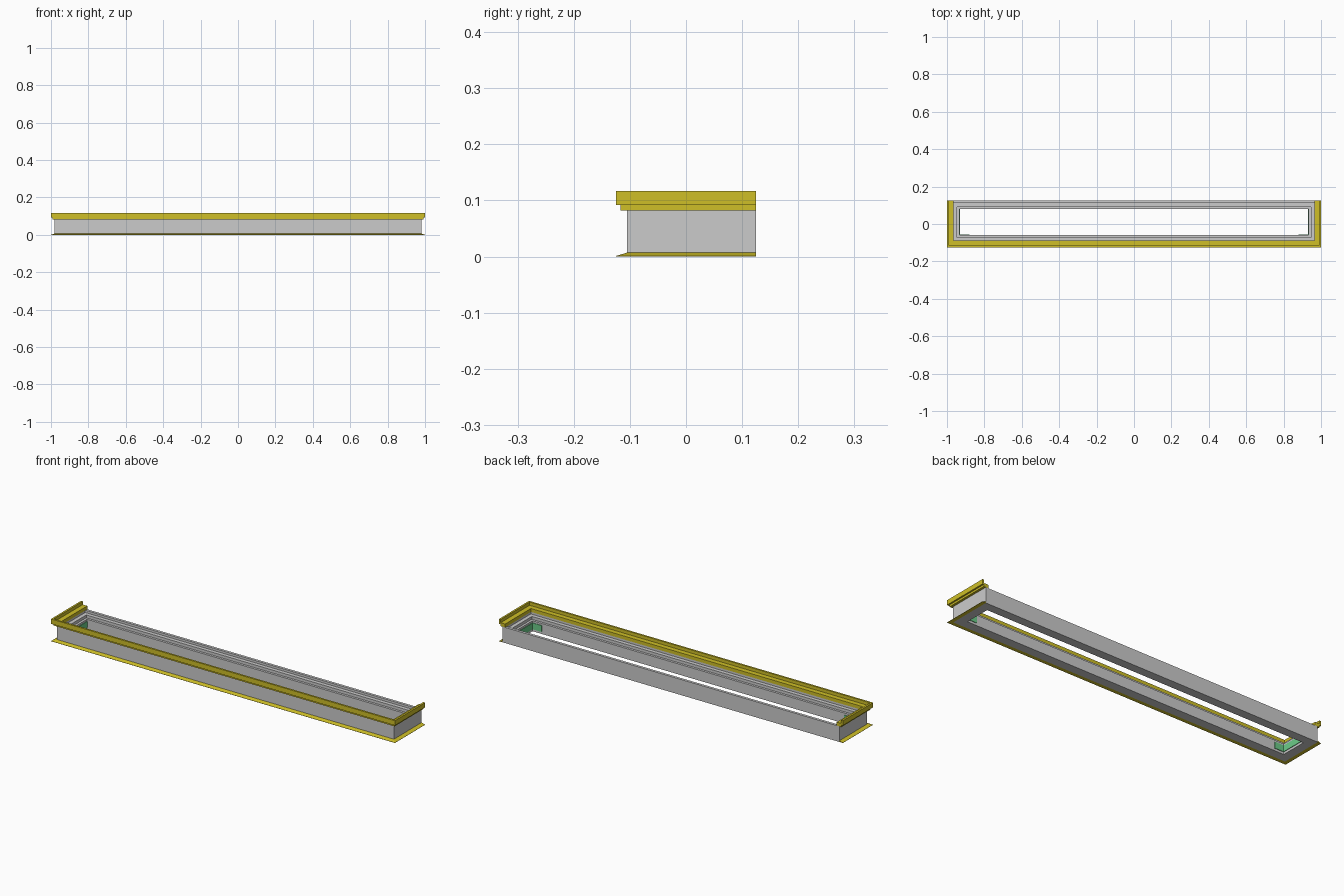
import bpy, bmesh

if "Cube" in bpy.data.objects:
    bpy.data.objects.remove(bpy.data.objects["Cube"])

def material(name, col):
    m = bpy.data.materials.new(name)
    m.diffuse_color = (*col, 1)
    m.use_nodes = True
    m.node_tree.nodes["Principled BSDF"].inputs["Base Color"].default_value = m.diffuse_color
    return m

yellow = material("yellow_trim", (0.62, 0.52, 0.02))
green = material("green_clip", (0.15, 0.6, 0.25))

X, FRONT, BACK = 0.98, -0.105, 0.125   # outer wall lines

def sweep(name, profile, closed, mat=None):
    """Sweep an (outward offset, z) profile around the wall with mitred corners.
    Open sweeps leave out the back side and are cut flush with it."""
    bm = bmesh.new()
    corners = [(-1, 1), (-1, -1), (1, -1), (1, 1)]
    rings = []
    for sx, sy in corners:
        ring = []
        for o, z in profile:
            y = FRONT - o if sy < 0 else (BACK + o if closed else BACK)
            ring.append(bm.verts.new((sx * (X + o), y, z)))
        rings.append(ring)
    n = len(profile)
    for i in range(4 if closed else 3):
        a, b = rings[i], rings[(i + 1) % 4]
        for j in range(n):
            k = (j + 1) % n
            bm.faces.new((a[j], a[k], b[k], b[j]))
    if not closed:
        bm.faces.new(rings[0])
        bm.faces.new(rings[3])
    bmesh.ops.recalc_face_normals(bm, faces=bm.faces)
    return finish(name, bm, mat)

def finish(name, bm, mat):
    me = bpy.data.meshes.new(name)
    bm.to_mesh(me)
    bm.free()
    ob = bpy.data.objects.new(name, me)
    bpy.context.collection.objects.link(ob)
    if mat:
        me.materials.append(mat)
    return ob

def box(name, lo, hi, mat):
    bm = bmesh.new()
    bmesh.ops.create_cube(bm, size=1)
    for v in bm.verts:
        v.co = [(a + b) / 2 + c * (b - a) for a, b, c in zip(lo, hi, v.co)]
    return finish(name, bm, mat)

# rectangular wall with stepped ledges on the inside
sweep("wall_frame", [(0, 0), (0, 0.082), (-0.014, 0.082), (-0.014, 0.07),
                     (-0.034, 0.07), (-0.034, 0.055), (-0.046, 0.055), (-0.046, 0)], True)

# stepped cornice with raised fascia on front and ends
sweep("cornice", [(0.02, 0.117), (0.02, 0.092), (0.012, 0.092), (0.012, 0.082),
                  (-0.016, 0.082), (-0.016, 0.1), (0.01, 0.1), (0.01, 0.117)], False, yellow)

# sloped base flange on front and ends
sweep("base_flange", [(0.02, 0), (0.02, 0.001), (0, 0.007), (0, 0)], False, yellow)

# thin clips in the inner front corners
for s, side in ((-1, "left"), (1, "right")):
    x0, x1 = sorted((s * 0.935, s * 0.931))
    box(side + "_end_clip", (x0, -0.059, 0.012), (x1, 0.079, 0.045), green)
    x0, x1 = sorted((s * 0.935, s * 0.88))
    box(side + "_front_clip", (x0, -0.06, 0.012), (x1, -0.056, 0.045), green)
